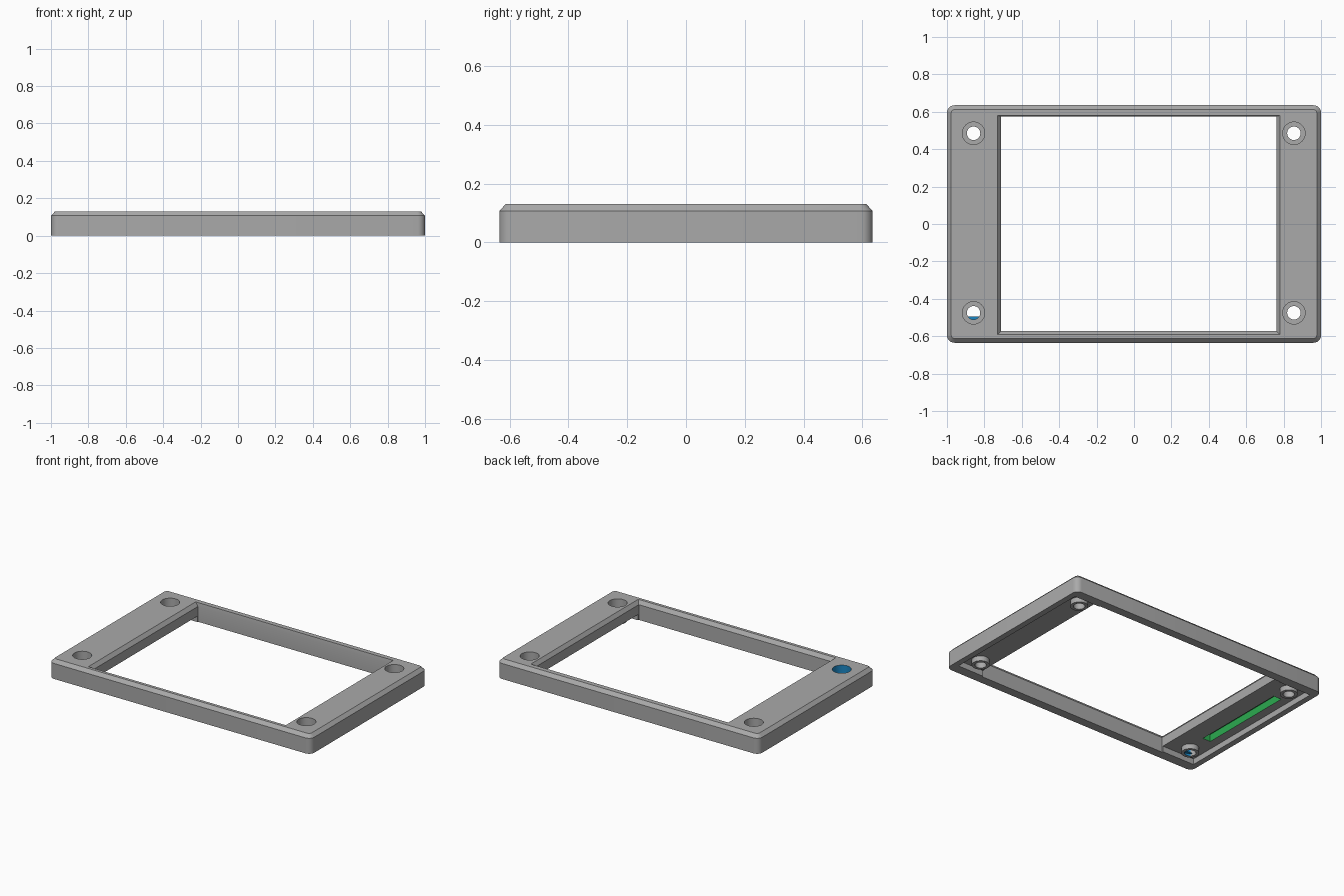
import bpy, bmesh, math

if "Cube" in bpy.data.objects:
    bpy.data.objects.remove(bpy.data.objects["Cube"])

H = 0.13          # total height
CEIL = 0.04       # underside of the side panels


def material(name, rgb):
    m = bpy.data.materials.new(name)
    m.diffuse_color = (*rgb, 1)
    m.use_nodes = True
    m.node_tree.nodes["Principled BSDF"].inputs["Base Color"].default_value = m.diffuse_color
    return m


grey = material("grey plastic", (0.40, 0.40, 0.40))
blue = material("blue accent", (0.01, 0.24, 0.55))
green = material("green accent", (0.025, 0.40, 0.08))


def loft(name, rings):
    """Closed solid through rings; each ring is (outline points, height)."""
    bm = bmesh.new()
    loops = [[bm.verts.new((x, y, z)) for x, y in pts] for pts, z in rings]
    n = len(loops[0])
    for a, b in zip(loops, loops[1:]):
        for i in range(n):
            j = (i + 1) % n
            bm.faces.new((a[i], a[j], b[j], b[i]))
    bm.faces.new(loops[0][::-1])
    bm.faces.new(loops[-1])
    mesh = bpy.data.meshes.new(name)
    bm.to_mesh(mesh)
    bm.free()
    ob = bpy.data.objects.new(name, mesh)
    bpy.context.collection.objects.link(ob)
    return ob


def rect(x0, x1, y0, y1):
    return [(x0, y0), (x1, y0), (x1, y1), (x0, y1)]


def rounded(hx, hy, r, steps=6):
    pts = []
    for k, (sx, sy) in enumerate([(1, 1), (-1, 1), (-1, -1), (1, -1)]):
        for i in range(steps + 1):
            a = math.pi / 2 * (k + i / steps)
            pts.append((sx * (hx - r) + r * math.cos(a), sy * (hy - r) + r * math.sin(a)))
    return pts


def arc(cx, cy, r, a0=0, a1=360, n=32):
    full = a1 - a0 == 360
    return [(cx + r * math.cos(math.radians(a0 + (a1 - a0) * i / (n if full else n - 1))),
             cy + r * math.sin(math.radians(a0 + (a1 - a0) * i / (n if full else n - 1))))
            for i in range(n)]


def boolean(ob, tool, op="DIFFERENCE"):
    """Apply a boolean and delete the tool."""
    mod = ob.modifiers.new("cut", "BOOLEAN")
    mod.operation, mod.object, mod.solver = op, tool, "EXACT"
    bpy.context.view_layer.update()
    dg = bpy.context.evaluated_depsgraph_get()
    new = bpy.data.meshes.new_from_object(ob.evaluated_get(dg))
    ob.modifiers.clear()
    ob.data = new
    bpy.data.objects.remove(tool)


# Frame body with rounded corners and a chamfered top edge
frame = loft("bezel_frame", [
    (rounded(1.0, 0.635, 0.04), 0),
    (rounded(1.0, 0.635, 0.04), 0.107),
    (rounded(0.978, 0.613, 0.022), H)])

# Shallow underside recess
boolean(frame, loft("recess", [(rect(-0.96, 0.96, -0.565, 0.57), -0.1),
                               (rect(-0.96, 0.96, -0.565, 0.57), CEIL)]))

# Display window, flared at the top
boolean(frame, loft("window", [
    (rect(-0.71, 0.762, -0.573, 0.576), -0.1),
    (rect(-0.71, 0.762, -0.573, 0.576), 0.105),
    (rect(-0.75, 0.798, -0.611, 0.584), 0.155)]))

# Screw bosses, counterbores and through holes
HOLES = [(x, y) for x in (-0.858, 0.855) for y in (-0.475, 0.485)]
for x, y in HOLES:
    boolean(frame, loft("boss", [(arc(x, y, 0.056), 0.005), (arc(x, y, 0.056), 0.05)]), "UNION")
    boolean(frame, loft("counterbore", [(arc(x, y, 0.06), 0.06), (arc(x, y, 0.06), 0.2)]))
    boolean(frame, loft("hole", [(arc(x, y, 0.036), -0.1), (arc(x, y, 0.036), 0.2)]))

# Connector slot in the underside of the left panel
SLOT = (-0.90, -0.84, -0.33, 0.36)
boolean(frame, loft("slot", [(rect(*SLOT), -0.1), (rect(*SLOT), 0.09)]))

# Colours: green slot, blue inner wall of one screw hole
frame.data.materials.clear()
for m in (grey, blue, green):
    frame.data.materials.append(m)
hx, hy = HOLES[0]
for p in frame.data.polygons:
    c, n = p.center, p.normal
    p.material_index = 0
    if (SLOT[0] - 0.001 < c.x < SLOT[1] + 0.001 and SLOT[2] - 0.001 < c.y < SLOT[3] + 0.001
            and CEIL + 0.005 < c.z < 0.1):
        p.material_index = 2
    inward = (hx - c.x) * n.x + (hy - c.y) * n.y
    if math.hypot(c.x - hx, c.y - hy) < 0.062 and abs(n.z) < 0.1 and inward > 0 and n.y - n.x > 0:
        p.material_index = 1

# Small blue plate across the lower part of that hole
plate = loft("hole_plate", [(arc(hx, hy, 0.0362, 212, 328, 12), 0.02),
                            (arc(hx, hy, 0.0362, 212, 328, 12), 0.026)])
plate.data.materials.append(blue)

# Smooth the round parts, keep edges sharp
bpy.ops.object.select_all(action="DESELECT")
frame.select_set(True)
bpy.context.view_layer.objects.active = frame
bpy.ops.object.shade_smooth_by_angle(angle=math.radians(30))
